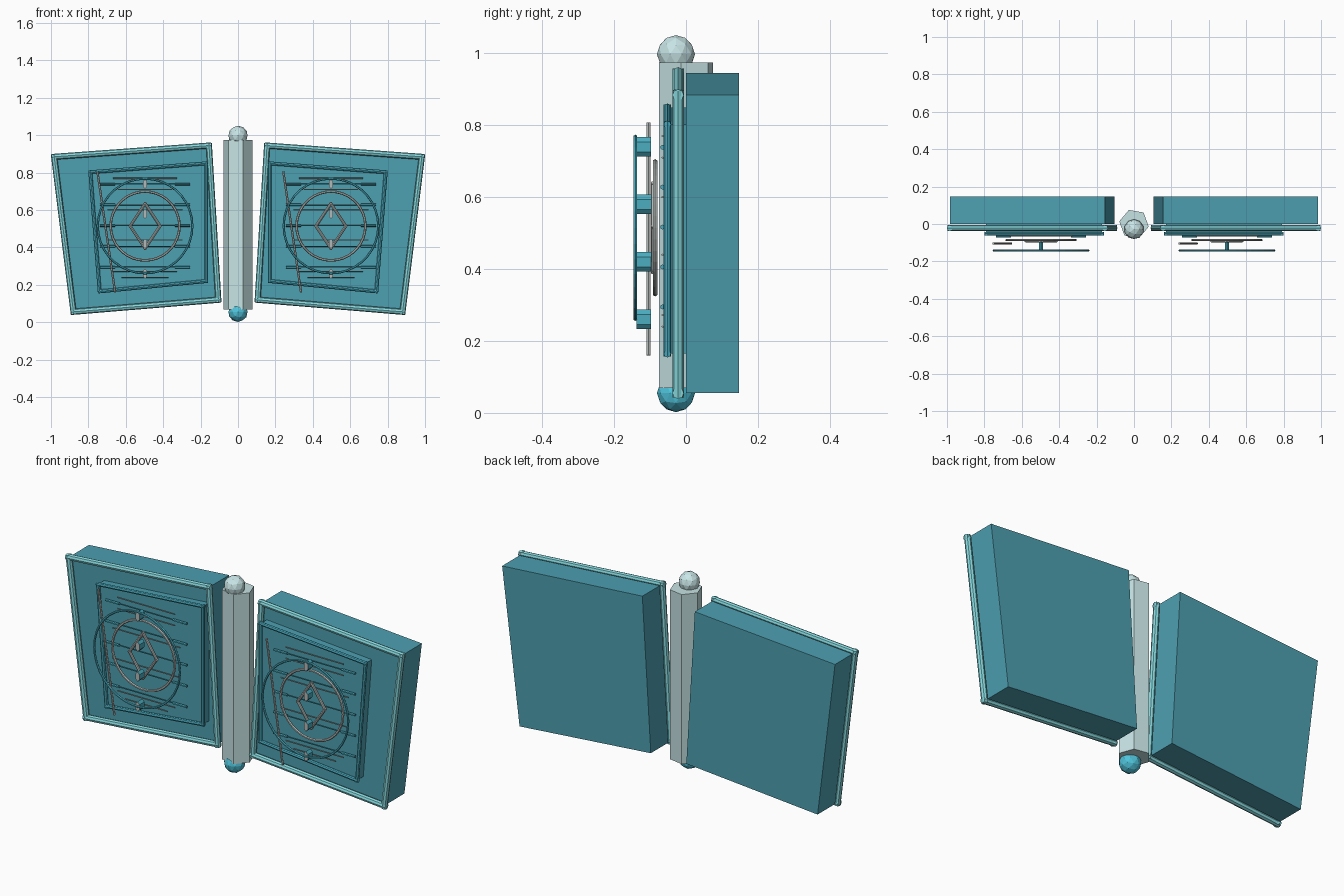
import bpy, bmesh, math
from mathutils import Vector, Matrix

if "Cube" in bpy.data.objects:
    bpy.data.objects.remove(bpy.data.objects["Cube"], do_unlink=True)


def material(name, r, g, b):
    m = bpy.data.materials.new(name)
    m.use_nodes = True
    m.diffuse_color = (r, g, b, 1)
    m.node_tree.nodes["Principled BSDF"].inputs["Base Color"].default_value = (r, g, b, 1)
    return m


TEAL = material("teal", 0.075, 0.35, 0.44)
PALE_TEAL = material("pale teal", 0.24, 0.69, 0.73)
BRIGHT_TEAL = material("bright teal", 0.08, 0.56, 0.72)
MID_TEAL = material("mid teal", 0.07, 0.42, 0.53)
STONE = material("pale stone", 0.57, 0.77, 0.78)
PEARL = material("pearl", 0.60, 0.81, 0.82)
GREY = material("warm grey", 0.45, 0.49, 0.48)


def finish(bm, name, mat):
    bmesh.ops.recalc_face_normals(bm, faces=bm.faces)
    mesh = bpy.data.meshes.new(name)
    bm.to_mesh(mesh)
    bm.free()
    mesh.materials.append(mat)
    obj = bpy.data.objects.new(name, mesh)
    bpy.context.collection.objects.link(obj)
    return obj


def add_bar(bm, a, b, r, sides=6, overlap=0.0):
    """Straight prism from a to b, stretched past both ends by overlap."""
    a, b = Vector(a), Vector(b)
    d = b - a
    place = Matrix.Translation((a + b) / 2) @ d.to_track_quat("Z", "Y").to_matrix().to_4x4()
    bmesh.ops.create_cone(bm, cap_ends=True, segments=sides, radius1=r, radius2=r,
                          depth=d.length + 2 * overlap, matrix=place)


def bars(name, mat, pairs, r, sides=6, overlap=0.0):
    bm = bmesh.new()
    for a, b in pairs:
        add_bar(bm, a, b, r, sides, overlap)
    return finish(bm, name, mat)


def rows(name, mat, spans, r):
    """Horizontal rods, each given as (x start, x end, height)."""
    bars(name, mat, [((x0, -0.065, z), (x1, -0.065, z)) for x0, x1, z in spans], r)


def loop_bars(name, mat, corners, y, r):
    pts = [(x, y, z) for x, z in corners]
    return bars(name, mat, zip(pts, pts[1:] + pts[:1]), r, 8, r * 0.8)


def slab(name, mat, corners, y0, y1):
    bm = bmesh.new()
    face = bm.faces.new([bm.verts.new((x, y0, z)) for x, z in corners])
    new = bmesh.ops.extrude_face_region(bm, geom=[face])["geom"]
    verts = [v for v in new if isinstance(v, bmesh.types.BMVert)]
    bmesh.ops.translate(bm, verts=verts, vec=(0, y1 - y0, 0))
    # Keep both end caps closed
    bmesh.ops.holes_fill(bm, edges=bm.edges, sides=4)
    return finish(bm, name, mat)


def ring(name, mat, center, radius, r):
    bpy.ops.mesh.primitive_torus_add(major_segments=36, minor_segments=6, major_radius=radius,
                                     minor_radius=r, location=center,
                                     rotation=(math.pi / 2, 0, 0))
    obj = bpy.context.object
    obj.name = name
    obj.data.materials.append(mat)


def ball(name, mat, z):
    bm = bmesh.new()
    bmesh.ops.create_icosphere(bm, subdivisions=2, radius=0.053,
                               matrix=Matrix.Translation((0, -0.028, z)))
    finish(bm, name, mat)


# Six-sided spine with end knobs
spine_bm = bmesh.new()
bmesh.ops.create_cone(spine_bm, cap_ends=True, segments=6, radius1=0.08, radius2=0.08, depth=0.905,
                      matrix=Matrix.Translation((0, 0, 0.522)) @ Matrix.Rotation(math.radians(20), 4, "Z"))
finish(spine_bm, "spine", STONE)
ball("top_knob", PEARL, 0.998)
ball("bottom_knob", BRIGHT_TEAL, 0.055)

PAGE = [(0.155, 0.945), (0.983, 0.885), (0.88, 0.056), (0.105, 0.12)]
PANEL = [(0.17, 0.85), (0.79, 0.803), (0.74, 0.165), (0.17, 0.22)]
CZ = 0.515

for side, s in (("left", 1), ("right", -1)):
    # Leaning block and raised panel with borders
    page = [(s * x, z) for x, z in PAGE]
    panel = [(s * x, z) for x, z in PANEL]
    slab(side + "_page_block", TEAL, page, 0.0, 0.147)
    loop_bars(side + "_outer_frame", PALE_TEAL, page, -0.022, 0.016)
    slab(side + "_inner_panel", TEAL, panel, -0.045, 0.0)
    loop_bars(side + "_inner_frame", MID_TEAL, panel, -0.052, 0.01)

    # Floating emblem
    cx = s * 0.497
    ring(side + "_large_ring", MID_TEAL, (cx, -0.141, CZ), 0.253, 0.006)
    ring(side + "_small_ring", GREY, (cx, -0.086, CZ), 0.184, 0.007)
    diamond = [(cx, CZ + 0.12), (cx + 0.08, CZ), (cx, CZ - 0.12), (cx - 0.08, CZ)]
    loop_bars(side + "_diamond", GREY, diamond, -0.09, 0.008)

    # Studs bridging the rings, with grey front ends
    studs = bars(side + "_studs", MID_TEAL,
                 [((0, -0.138, 0.26 + 0.16 * i), (0, -0.097, 0.26 + 0.16 * i)) for i in range(4)],
                 0.027, 6)
    studs.scale.x = 0.5
    studs.location.x = cx
    studs.data.materials.append(GREY)
    for face in studs.data.polygons:
        if face.normal.y < -0.9:
            face.material_index = 1

    # Written lines: rows with thick dashes at the ends, and fine rules
    heights = [0.295 + 0.111 * i for i in range(5)]
    rows(side + "_thin_rows", MID_TEAL, [(cx - 0.24, cx + 0.24, z) for z in heights], 0.003)
    rows(side + "_row_dashes", MID_TEAL,
         [(cx + e - 0.04, cx + e + 0.04, z) for z in heights for e in (-0.2, 0.2)], 0.007)
    rules = [(0.77, 0.17), (0.71, 0.17), (0.6, 0.2), (0.44, 0.2), (0.272, 0.17), (0.24, 0.125)]
    rows(side + "_fine_rules", GREY, [(cx - w, cx + w, z) for z, w in rules], 0.003)

    # Slanted margin rod
    bars(side + "_margin_rod", GREY,
         [((cx - 0.255, -0.104, 0.807), (cx - 0.16, -0.104, 0.16))], 0.006)
